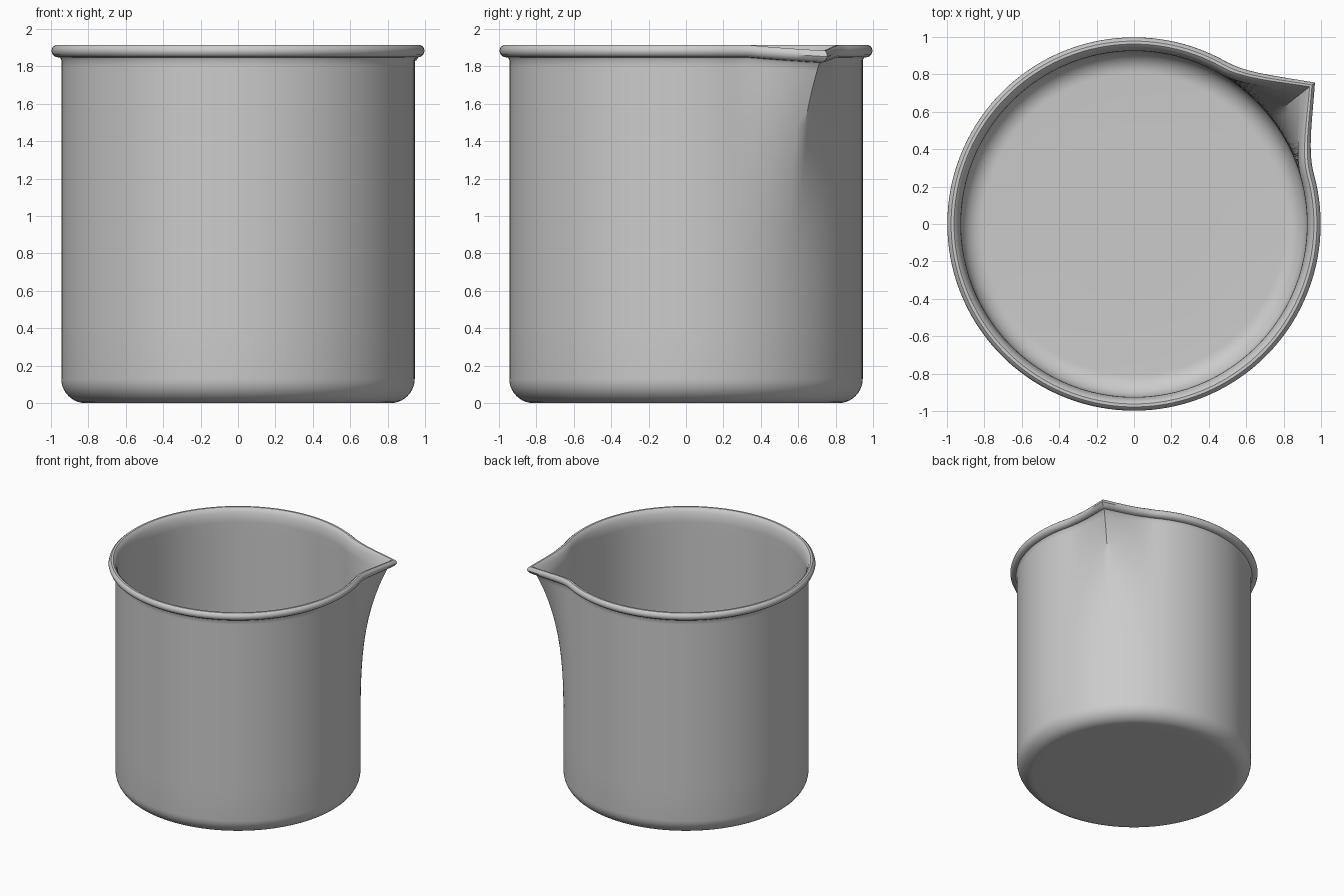
import bpy, bmesh, math

if "Cube" in bpy.data.objects:
    bpy.data.objects.remove(bpy.data.objects["Cube"])

SEG = 180
SPOUT = math.radians(38)

# Profile (radius, height): underside, rounded corner, outer wall, rolled rim, inner wall, floor
def corner(cr, cz, rad, steps=10):
    return [(cr + rad * math.sin(a), cz - rad * math.cos(a))
            for a in (i * math.pi / 2 / steps for i in range(steps + 1))]

levels = [0.4 + 0.1 * i for i in range(15)]
outer = [(0.4, 0.003), (0.7, 0.0)] + corner(0.815, 0.13, 0.13)
outer += [(0.945, z) for z in levels] + [(0.945, 1.835)]
rim = [(0.953, 1.848), (0.974, 1.85), (0.990, 1.862), (0.998, 1.882),
       (0.992, 1.902), (0.978, 1.914), (0.962, 1.914), (0.948, 1.902),
       (0.936, 1.875), (0.926, 1.835)]
inner = [(0.925, z) for z in reversed(levels)]
inner += list(reversed(corner(0.805, 0.14, 0.12))) + [(0.4, 0.02)]
profile = outer + rim + inner

# Pouring spout: pulls the wall outwards and dips the lip around one direction
def spouted(r, z, ang):
    d = abs(math.degrees(ang - SPOUT))
    d = min(d, 360 - d)
    t = max(0.0, min(1.0, (z - 0.5) / 1.38))
    sharp = max(0.0, 1 - d / 22.5) ** 1.9
    soft = math.cos(math.pi / 2 * min(1.0, d / 22.5)) ** 2
    k = t ** 3
    r += 0.23 * k * (sharp * t + soft * (1 - t))
    z -= 0.03 * max(0.0, 1 - d / 18) * k
    return r * math.cos(ang), r * math.sin(ang), z

bm = bmesh.new()
angles = [2 * math.pi * i / SEG for i in range(SEG)]
rings = [[bm.verts.new(spouted(r, z, a)) for a in angles] for r, z in profile]
for low, high in zip(rings, rings[1:]):
    for i in range(SEG):
        j = (i + 1) % SEG
        bm.faces.new((low[i], low[j], high[j], high[i]))
bm.faces.new(list(reversed(rings[0])))
bm.faces.new(rings[-1])
bmesh.ops.recalc_face_normals(bm, faces=bm.faces)

mesh = bpy.data.meshes.new("beaker")
bm.to_mesh(mesh)
bm.free()
beaker = bpy.data.objects.new("beaker", mesh)
bpy.context.collection.objects.link(beaker)
bpy.context.view_layer.objects.active = beaker
beaker.select_set(True)
bpy.ops.object.shade_smooth_by_angle(angle=math.radians(40))
